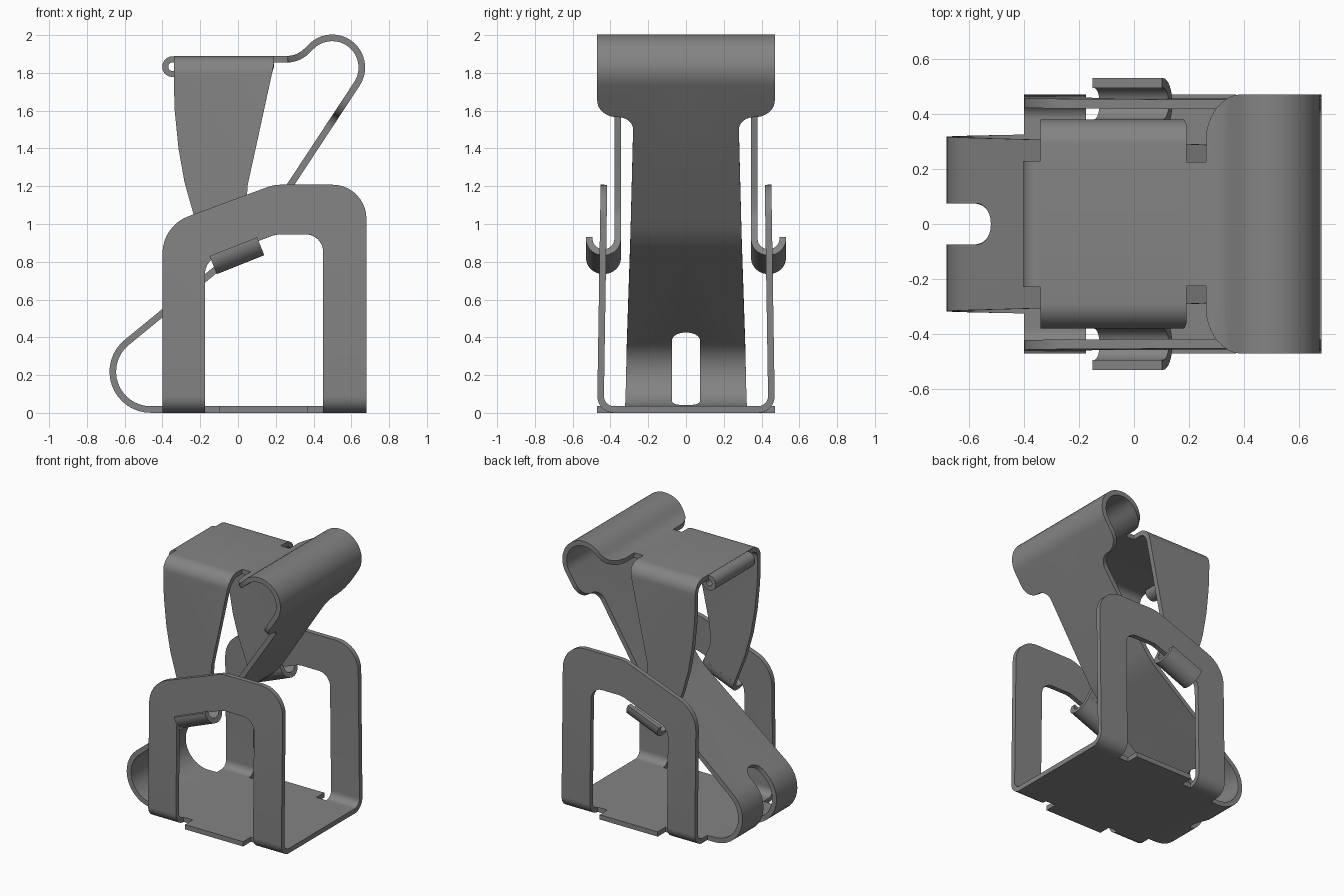
import bpy, bmesh, math
from mathutils import Vector, Matrix

if "Cube" in bpy.data.objects:
    bpy.data.objects.remove(bpy.data.objects["Cube"], do_unlink=True)

STEEL = bpy.data.materials.new("grey_steel")
STEEL.use_nodes = True
GREY = (0.23, 0.23, 0.23, 1)
STEEL.diffuse_color = GREY
STEEL.node_tree.nodes["Principled BSDF"].inputs["Base Color"].default_value = GREY
THICK = 0.035


def rounded(points, closed=False):
    """Polyline whose points may carry a third value: the corner radius."""
    out = []
    n = len(points)
    for i, pt in enumerate(points):
        p = Vector(pt[:2])
        if len(pt) < 3 or (not closed and i in (0, n - 1)):
            out.append(p)
            continue
        u = (Vector(points[i - 1][:2]) - p).normalized()
        w = (Vector(points[(i + 1) % n][:2]) - p).normalized()
        r, half = pt[2], u.angle(w) / 2
        centre = p + (u + w).normalized() * (r / math.sin(half))
        arm = p + u * (r / math.tan(half)) - centre
        turn = math.pi - 2 * half
        sign = 1 if w.x * u.y - w.y * u.x > 0 else -1
        steps = max(3, round(turn / math.radians(9)))
        for k in range(steps + 1):
            out.append(centre + Matrix.Rotation(sign * turn * k / steps, 2) @ arm)
    return out


def lengths(path):
    total = [0.0]
    for a, b in zip(path, path[1:]):
        total.append(total[-1] + (b - a).length)
    return total


def along(path, p, q):
    """Distance along the path of its point nearest to (p, q)."""
    best, target, run = (9.0, 0.0), Vector((p, q)), lengths(path)
    for a, b, s in zip(path, path[1:], run):
        d = b - a
        if d.length < 1e-6:
            continue
        t = min(1, max(0, (target - a).dot(d) / d.length_squared))
        best = min(best, ((a + d * t - target).length, s + t * d.length))
    return best[1]


def point_on(path, run, s):
    for i in range(len(path) - 1):
        if s <= run[i + 1] or i == len(path) - 2:
            step = run[i + 1] - run[i]
            return path[i].lerp(path[i + 1], (s - run[i]) / step if step > 1e-7 else 0)


def bent_sheet(name, outline, path, place, thick=THICK):
    """Cut a flat blank (across, along), bend it over a path, mirror and thicken it."""
    bm = bmesh.new()
    corners = []
    for p in rounded(outline, True):
        if not corners or (p - corners[-1]).length > 1e-5:
            corners.append(p)
    bm.faces.new([bm.verts.new((p.x, p.y, 0)) for p in corners])
    run = lengths(path)
    for s in run[1:-1]:
        bmesh.ops.bisect_plane(bm, geom=bm.verts[:] + bm.edges[:] + bm.faces[:],
                               dist=1e-5, plane_co=(0, s, 0), plane_no=(0, 1, 0))
    for v in bm.verts:
        q = point_on(path, run, v.co.y)
        v.co = place(v.co.x, q.x, q.y)
    mesh = bpy.data.meshes.new(name)
    bm.to_mesh(mesh)
    bm.free()
    mesh.materials.append(STEEL)
    ob = bpy.data.objects.new(name, mesh)
    bpy.context.collection.objects.link(ob)
    mirror = ob.modifiers.new("both_sides", "MIRROR")
    mirror.use_axis = (False, True, False)
    solid = ob.modifiers.new("sheet_thickness", "SOLIDIFY")
    solid.thickness = thick
    solid.offset = 0
    bpy.ops.object.select_all(action="DESELECT")
    ob.select_set(True)
    bpy.context.view_layer.objects.active = ob
    bpy.ops.object.convert(target="MESH")
    bpy.ops.object.shade_smooth_by_angle(angle=math.radians(30))
    return ob


def across_x(a, p, q):
    return Vector((a, p, q))


def across_y(a, p, q):
    return Vector((p, a, q))


# Base plate with side tabs between the legs
floor = rounded([(0, 0.018), (0.6, 0.018)])
bent_sheet("base_plate", [
    (-0.40, 0), (0.68, 0), (0.68, 0.38), (0.45, 0.38), (0.37, 0.38), (0.37, 0.47),
    (-0.10, 0.47), (-0.10, 0.38), (-0.175, 0.38), (-0.40, 0.38)], floor, across_x)

# Arched side frames, bent up from the base
wall = rounded([(0.37, 0.018), (0.453, 0.018, 0.07), (0.433, 1.3)])


def wz(z):
    return along(wall, 0.445, z)


bent_sheet("side_frames", [
    (-0.40, 0), (-0.40, wz(0.99), 0.21), (0.19, wz(1.208), 0.2), (0.68, wz(1.208), 0.18),
    (0.68, 0), (0.45, 0), (0.45, wz(0.945), 0.09), (0.2, wz(0.945), 0.15),
    (-0.175, wz(0.805), 0.1), (-0.175, 0)], wall, across_x)

# Spring strip: lower loop, rising arm, upper loop, tongue into the top plate
spring = rounded([(-0.39, 0.018), (-1.023, 0.018, 0.2), (0.1, 0.937, 0.5),
                  (1.475, 3.027, 0.157), (0.32, 1.872, 0.15), (0.18, 1.872)])
end = lengths(spring)[-1]
shoulder = along(spring, 0.52, 1.575)
lip = along(spring, 0.262, 1.872)
slot_low = along(spring, -0.51, 0.024)
slot_high = along(spring, -0.51, 0.44)
bent_sheet("spring_strip", [
    (0, 0), (0.325, 0), (0.278, shoulder, 0.08), (0.47, shoulder, 0.105),
    (0.47, lip, 0.16), (0.225, lip), (0.225, end), (0, end),
    (0, slot_high), (0.075, slot_high, 0.07), (0.075, slot_low, 0.07), (0, slot_low)],
    spring, across_y)

# Top plate with tapering side flaps
cover = rounded([(0, 1.872), (0.362, 1.872, 0.075), (0.362, 0.5)])


def cz(z):
    return along(cover, 0.362, z)


bent_sheet("top_plate_and_flaps", [
    (-0.34, 0), (0.19, 0), (0.19, cz(1.85)), (0.05, cz(1.2)), (0.045, cz(1.06), 0.1),
    (0.10, cz(0.93)), (-0.15, cz(0.83)), (-0.235, cz(1.05)), (-0.283, cz(1.22)),
    (-0.315, cz(1.4)), (-0.335, cz(1.6)), (-0.34, cz(1.75))], cover, across_x)

# Hooks under the frame bars, tilted along the slope
hook = rounded([(0.362, 0), (0.362, -0.085, 0.0745), (0.512, -0.085, 0.0745), (0.512, 0)])
hook_len = lengths(hook)[-1]
SLOPE = Vector((0.93, 0, 0.37))
NORMAL = Vector((-0.37, 0, 0.93))


def on_slope(a, p, q):
    return Vector((-0.15, p, 0.83)) + SLOPE * a + NORMAL * q


bent_sheet("hooks", [(0, 0), (0.27, 0), (0.27, hook_len), (0, hook_len)], hook, on_slope)

# Rolled edge of the top plate
curl = rounded([(-0.33, 1.872), (-0.385, 1.872, 0.039), (-0.385, 1.794, 0.039),
                (-0.306, 1.794, 0.039), (-0.306, 1.84)])
curl_len = lengths(curl)[-1]
bent_sheet("rolled_edge", [(0, 0), (0.228, 0), (0.228, curl_len), (0, curl_len)],
           curl, across_y, 0.032)
